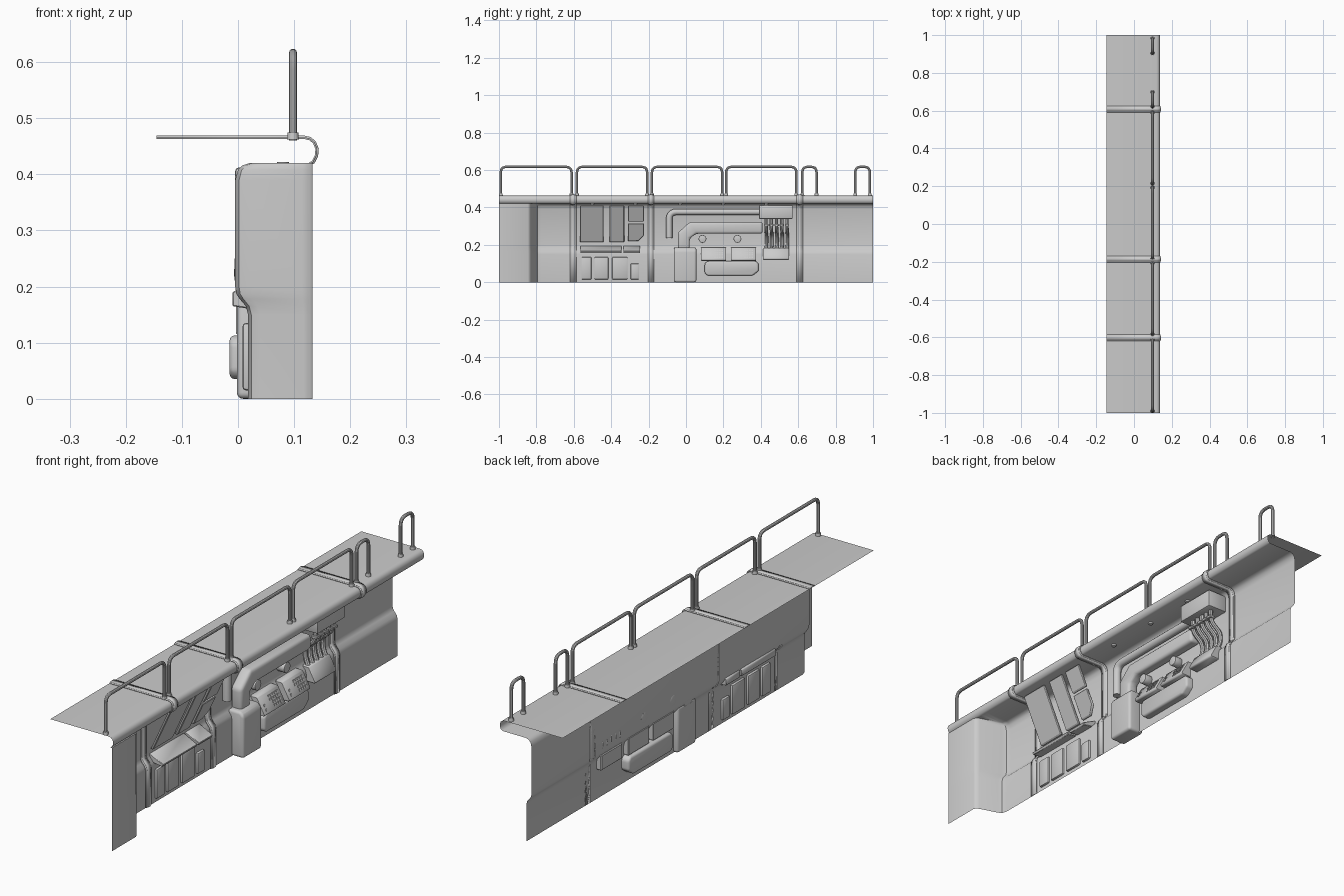
import bpy, bmesh, math
from mathutils import Vector

if "Cube" in bpy.data.objects:
    bpy.data.objects.remove(bpy.data.objects["Cube"])


def finish(bm, name, bevel=0.0, segs=2, angle=35):
    me = bpy.data.meshes.new(name)
    bm.to_mesh(me)
    bm.free()
    ob = bpy.data.objects.new(name, me)
    bpy.context.collection.objects.link(ob)
    bpy.ops.object.select_all(action='DESELECT')
    bpy.context.view_layer.objects.active = ob
    ob.select_set(True)
    if bevel:
        m = ob.modifiers.new("bevel", 'BEVEL')
        m.width, m.segments, m.limit_method = bevel, segs, 'ANGLE'
        bpy.ops.object.modifier_apply(modifier=m.name)
    bpy.ops.object.shade_smooth_by_angle(angle=math.radians(angle))
    return ob


def extrude(name, pts, a, b, axis, bevel=0.0, segs=2):
    """Closed outline extruded along y (outline is x,z) or x (outline is y,z)."""
    bm = bmesh.new()
    put = (lambda p, d: (p[0], d, p[1])) if axis == 'y' else (lambda p, d: (d, p[0], p[1]))
    lo = [bm.verts.new(put(p, a)) for p in pts]
    hi = [bm.verts.new(put(p, b)) for p in pts]
    bm.faces.new(lo)
    bm.faces.new(hi[::-1])
    n = len(pts)
    for i in range(n):
        bm.faces.new((lo[i], hi[i], hi[(i + 1) % n], lo[(i + 1) % n]))
    bmesh.ops.recalc_face_normals(bm, faces=bm.faces)
    return finish(bm, name, bevel, segs)


def rect(a0, a1, b0, b1):
    return [(a0, b0), (a1, b0), (a1, b1), (a0, b1)]


def loft(name, sections, angle=40):
    """Open sheet through rows of points."""
    bm = bmesh.new()
    rows = [[bm.verts.new(p) for p in s] for s in sections]
    for r, s in zip(rows, rows[1:]):
        for i in range(len(r) - 1):
            bm.faces.new((r[i], s[i], s[i + 1], r[i + 1]))
    return finish(bm, name, angle=angle)


def tube(name, pts, r, fillet=0.0, sides=10):
    """Round pipe along a path with filleted corners."""
    pts = [Vector(p) for p in pts]
    path = [pts[0]]
    for a, b, c in zip(pts, pts[1:], pts[2:]):
        d = min(fillet, (a - b).length / 2, (c - b).length / 2)
        p, q = b + (a - b).normalized() * d, b + (c - b).normalized() * d
        path += [p.lerp(b, t).lerp(b.lerp(q, t), t) for t in (0, .2, .4, .6, .8, 1)]
    path.append(pts[-1])
    bm = bmesh.new()
    n0 = (pts[1] - pts[0]).cross(pts[2] - pts[1]).normalized()
    rings = []
    for i, p in enumerate(path):
        t = (path[min(i + 1, len(path) - 1)] - path[max(i - 1, 0)]).normalized()
        u = n0
        v = t.cross(u)
        rings.append([bm.verts.new(p + (u * math.cos(k) + v * math.sin(k)) * r)
                      for k in [2 * math.pi * j / sides for j in range(sides)]])
    for a, b in zip(rings, rings[1:]):
        for j in range(sides):
            bm.faces.new((a[j], a[(j + 1) % sides], b[(j + 1) % sides], b[j]))
    bm.faces.new(rings[0])
    bm.faces.new(rings[-1])
    bmesh.ops.recalc_face_normals(bm, faces=bm.faces)
    return finish(bm, name)


def disc(name, y, z, r, x0, x1, sides=16):
    pts = [(y + r * math.cos(2 * math.pi * k / sides), z + r * math.sin(2 * math.pi * k / sides))
           for k in range(sides)]
    return extrude(name, pts, x0, x1, 'x', 0.003)


# Wall shell: stepped wall, ceiling, rounded lip and walkway in one sheet
WALL = [(.018, 0), (.018, .15), (.014, .165), (.003, .178), (-.003, .187), (-.005, .2),
        (-.005, .39), (0, .408), (.008, .416), (.02, .42)]
LIP = [(.125, .42), (.132, .424), (.137, .434), (.138, .445), (.134, .455), (.127, .461),
       (.118, .463), (-.145, .463)]
plan = [(-1, 1), (-.845, 1), (-.836, .96), (-.828, .86), (-.803, .18), (-.795, .05), (-.775, 0), (1, 0)]
loft("wall_and_walkway", [[(x + (.133 - x) * t, y, z) for x, z in WALL] + [(x, y, z) for x, z in LIP]
                          for y, t in plan])

# Raised ribs wrapping the whole profile
for y in (-.603, -.187, .608):
    for a, b, h in ((-.017, .017, .003), (-.010, .010, .006)):
        ob = loft("rib", [[(x, y + d, z) for x, z in WALL + LIP] for d in (a, b)])
        m = ob.modifiers.new("thick", 'SOLIDIFY')
        m.thickness, m.offset = h, 1

# Hand rails with foot sleeves
RX = .098
for a, b in ((-.99, -.612), (-.583, -.208), (-.182, .193), (.215, .59), (.622, .698), (.905, .983)):
    tube("hand_rail", [(RX, a, .46), (RX, a, .617), (RX, b, .617), (RX, b, .46)], .007, .03)
    for y in (a, b):
        bm = bmesh.new()
        bmesh.ops.create_cone(bm, cap_ends=True, segments=12, radius1=.0105, radius2=.0095, depth=.013)
        bmesh.ops.translate(bm, vec=(RX, y, .4685), verts=bm.verts)
        finish(bm, "rail_foot")

# Ceiling lights
for y in (-.5, -.27, -.03, .2, .43):
    bm = bmesh.new()
    bmesh.ops.create_cone(bm, cap_ends=True, segments=12, radius1=.009, radius2=.011, depth=.008)
    bmesh.ops.translate(bm, vec=(.08, y, .418), verts=bm.verts)
    finish(bm, "ceiling_light")

# Leaning display panels (x follows z)
def lean(name, pts):
    ob = extrude(name, pts, 0, .012, 'x', .003, 1)
    for v in ob.data.vertices:
        v.co.x += .002 + (v.co.z - .215) * .46

lean("display_panel", rect(-.567, -.44, .215, .41))
lean("display_panel", rect(-.41, -.33, .215, .41))
lean("display_panel", rect(-.31, -.225, .325, .41))
lean("display_panel", [(-.31, .22), (-.255, .22), (-.225, .25), (-.225, .315), (-.31, .315)])

# Sloped desk under the displays
for a, b in ((-.565, -.345), (-.335, -.245)):
    extrude("desk", [(-.01, .165), (.055, .155), (.06, .165), (0, .195), (-.01, .19)], a, b, 'y', .002, 1)

# Lower cabinet doors
for a, b, h in ((-.56, -.505, .135), (-.49, -.415, .135), (-.395, -.312, .135), (-.297, -.25, .1)):
    extrude("cabinet_door", rect(a, b, .015, h), .008, .028, 'x', .006)

# Pillar and its thick bent duct
extrude("pillar", [(-.002, -.0), (.07, 0), (.07, .17), (.055, .187), (-.002, .187)], -.065, .055, 'y', .02, 4)
extrude("bent_duct", [(-.043, .17), (-.043, .265), (.02, .322), (.41, .322), (.41, .26), (.055, .26),
                      (.02, .235), (.02, .17)], -.004, .045, 'x', .013, 3)
tube("thin_pipe", [(.014, -.09, .236), (.014, -.09, .376), (.014, .4, .376)], .017, .04, 12)

# Knobs
for y in (.088, .275):
    disc("knob", y, .232, .021, -.006, .03)

# Control consoles with buttons on the sloped face
for a in (.08, .24):
    extrude("control_console", [(-.004, .115), (.06, .115), (.065, .122), (.03, .185), (-.004, .185)],
            a, a + .135, 'y', .002, 1)
    spots = [(a + .062 + .013 * i, .134 + .012 * j) for i in range(5) for j in range(4) if i > 0 or j > 1]
    spots += [(a + .02, .135), (a + .02, .15)]
    for y, z in spots:
        x = .065 - (z - .122) * .035 / .063
        extrude("button", [(x - .004, z - .004), (x + .004, z - .004), (x, z + .004), (x - .008, z + .004)],
                y - .0045, y + .0045, 'y')

# Rounded tank under the consoles
extrude("tank", [(.115, .035), (.355, .035), (.388, .06), (.388, .1), (.375, .113), (.115, .113),
                 (.1, .1), (.1, .048)], -.015, .05, 'x', .012, 3)

# Cable junction boxes and hanging cables
extrude("upper_junction_box", rect(-.005, .085, .338, .412), .39, .57, 'y', .006)
extrude("lower_junction_box", [(-.004, .12), (.055, .12), (.06, .127), (.03, .182), (-.004, .182)],
        .413, .55, 'y', .003, 1)
for k, y in enumerate((.428, .456, .484, .512, .54)):
    tube("cable", [(.05, y, .345), (.05, y, .29), (.002, y + .003, .25 - .004 * (k % 2)),
                   (.002, y + .003, .205), (.02, y, .17)], .009, .025, 8)
    extrude("cable_clamp", rect(.036, .064, .300, .312), y - .012, y + .012, 'y', .002, 1)
